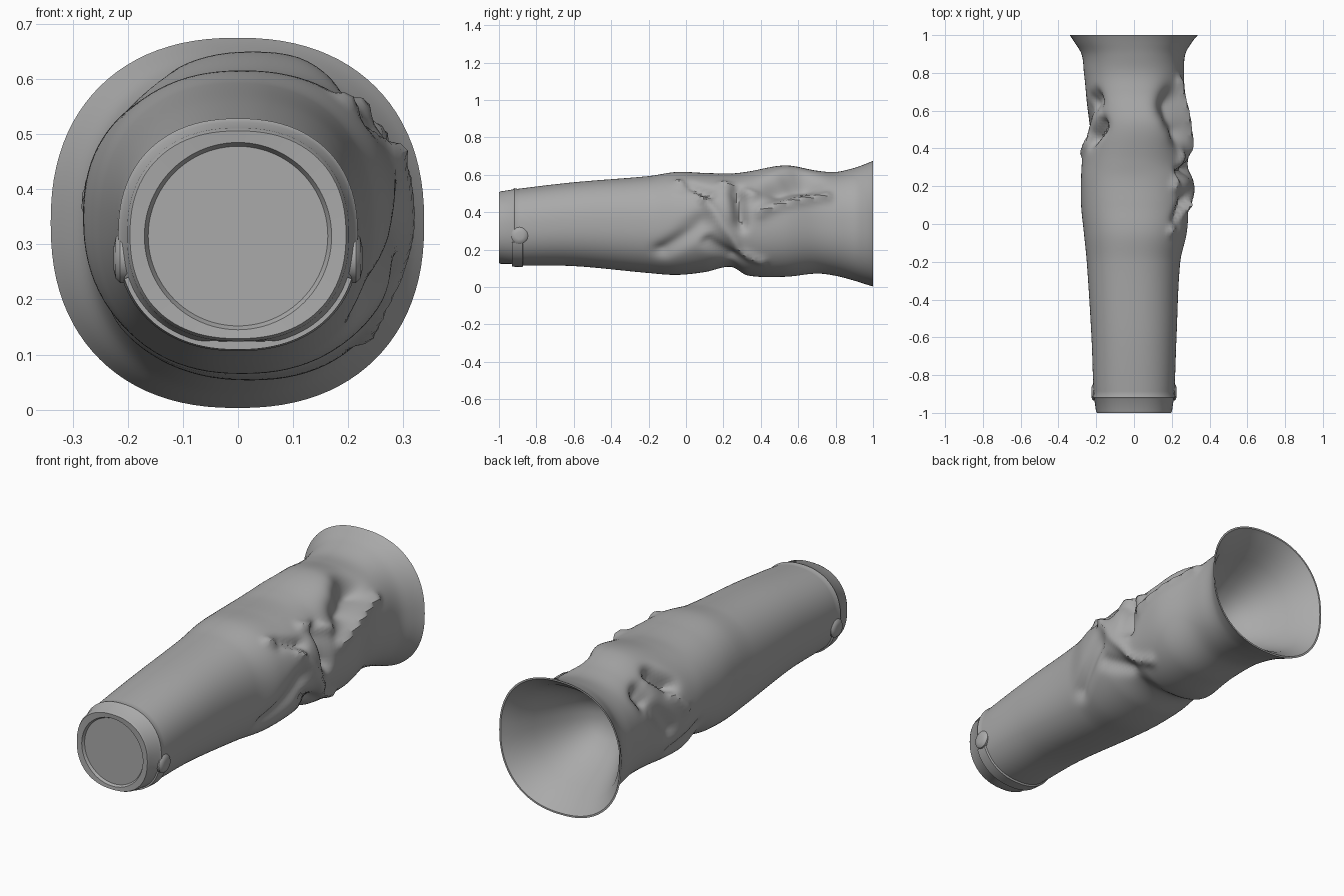
import bpy, bmesh
from math import sin, cos, pi, radians, exp, hypot, copysign
from mathutils import Vector

if "Cube" in bpy.data.objects:
    bpy.data.objects.remove(bpy.data.objects["Cube"])

mat = bpy.data.materials.new("grey cloth")
mat.use_nodes = True
GREY = (0.4, 0.4, 0.4, 1)
mat.diffuse_color = GREY
mat.node_tree.nodes["Principled BSDF"].inputs["Base Color"].default_value = GREY

SIDES = 96

# Sleeve outline: y, top, bottom, min x, max x
OUTLINE = [
    (-1, .51, .125, -.2, .2), (-.9, .525, .115, -.213, .213),
    (-.6, .56, .112, -.225, .225), (-.2, .593, .075, -.25, .245),
    (-.05, .615, .065, -.265, .28), (.1, .61, .08, -.28, .3),
    (.24, .607, .108, -.28, .3), (.33, .617, .062, -.275, .29),
    (.53, .65, .055, -.245, .3), (.7, .622, .072, -.255, .27),
    (.8, .615, .06, -.265, .265), (.9, .637, .034, -.278, .272),
    (.97, .662, .012, -.32, .312), (1, .675, .003, -.34, .338)]

# Folds: start y, start angle, end y, end angle, width, height (minus is a valley)
FOLDS = [
    (.5, 36, .62, 46, .085, -.085), (.56, 55, .6, 60, .06, -.03),
    (.4, 10, .75, 28, .03, .028),
    (.27, 38, .29, 0, .035, -.06), (.02, 42, .12, 32, .04, -.035),
    (.1, 24, .26, -22, .03, .02), (-.04, 50, .1, 24, .025, .02),
    (.2, 48, .36, 30, .03, .022), (-.12, -28, .08, 0, .05, -.03),
    (.12, -20, .24, -45, .04, -.025), (.28, -30, .4, -42, .03, .02),
    (.46, 150, .52, 136, .045, -.075), (.64, 152, .66, 140, .045, -.055),
    (.38, 175, .56, 138, .025, .02), (.48, 188, .6, 165, .04, -.025),
    (.3, 200, .42, 215, .04, -.02)]


def outline(y):
    """Smoothly interpolated outline at one station."""
    i = 0
    while i < len(OUTLINE) - 2 and y > OUTLINE[i + 1][0]:
        i += 1
    p = [OUTLINE[max(0, min(len(OUTLINE) - 1, i + k))] for k in (-1, 0, 1, 2)]
    span = p[2][0] - p[1][0]
    t = (y - p[1][0]) / span
    out = []
    for k in range(1, 5):
        a = (p[2][k] - p[0][k]) / max(p[2][0] - p[0][0], .01) * span
        b = (p[3][k] - p[1][k]) / max(p[3][0] - p[1][0], .01) * span
        out.append((2*t**3 - 3*t*t + 1) * p[1][k] + (t**3 - 2*t*t + t) * a
                   + (3*t*t - 2*t**3) * p[2][k] + (t**3 - t*t) * b)
    return out


def fold_height(y, deg):
    total = 0
    for y0, a0, y1, a1, width, height in FOLDS:
        arc = .0055                     # length of one degree round the sleeve
        d = ((deg - (a0 + a1) / 2 + 180) % 360 - 180) * arc
        ax, ay, h = y1 - y0, (a1 - a0) * arc, y - (y0 + y1) / 2
        t = max(-.5, min(.5, (h * ax + d * ay) / (ax * ax + ay * ay)))
        dist = hypot(h - t * ax, d - t * ay)
        total += height * exp(-(dist / width) ** 2)
    return total


def surface(y, deg, offset=0.0, scale=1.0):
    """Point on the sleeve, pushed out by offset or shrunk about its axis."""
    top, bottom, left, right = outline(y)
    a = radians(deg)
    c, s = cos(a), sin(a)
    px = copysign(abs(c) ** .88, c) * (right - left) / 2
    pz = copysign(abs(s) ** .88, s) * (top - bottom) / 2
    grow = scale * (1 + (fold_height(y, deg) + offset) / hypot(px, pz))
    x = (left + right) / 2 + px * grow
    z = (top + bottom) / 2 + pz * grow
    return Vector((x, y, z))


def finish(name, bm, angle=40):
    bmesh.ops.recalc_face_normals(bm, faces=bm.faces)
    mesh = bpy.data.meshes.new(name)
    bm.to_mesh(mesh)
    bm.free()
    mesh.materials.append(mat)
    obj = bpy.data.objects.new(name, mesh)
    bpy.context.collection.objects.link(obj)
    bpy.ops.object.select_all(action="DESELECT")
    obj.select_set(True)
    bpy.context.view_layer.objects.active = obj
    bpy.ops.object.shade_smooth_by_angle(angle=radians(angle))
    return obj


def loft(bm, rings, closed=True):
    loops = [[bm.verts.new(p) for p in ring] for ring in rings]
    for a, b in zip(loops, loops[1:]):
        n = len(a)
        for i in range(n if closed else n - 1):
            j = (i + 1) % n
            bm.faces.new((a[i], a[j], b[j], b[i]))
    return loops


ANGLES = [360 * i / SIDES for i in range(SIDES)]


def section(y, offset=0.0, scale=1.0):
    return [surface(y, a, offset, scale) for a in ANGLES]


# Cuff end: cap with a shallow round recess, then a thin stepped band
def disc(y, radius):
    return [Vector((radius * cos(radians(a)), y, .315 + radius * sin(radians(a))))
            for a in ANGLES]


rings = [disc(-.985, .1), disc(-.985, .163), disc(-.998, .17)]
for y, off in ((-1, -.004), (-.99, 0), (-.925, 0), (-.918, .006)):
    ring = section(y, off)
    for p in ring:
        p.z = max(p.z, .124)            # flattened underside of the cuff
    rings.append(ring)
# Sleeve body with folds
count = 130
rings += [section(-.9 + 1.9 * i / count) for i in range(count + 1)]
# Open mouth: rolled lip and a closed bowl inside
mouth = section(1)
for y, s in ((1, .975), (.98, .93), (.93, .82), (.86, .72), (.78, .6),
             (.7, .46), (.64, .3), (.61, .13)):
    rings.append([Vector((p.x * s, y, .34 + (p.z - .34) * s)) for p in mouth])
bm = bmesh.new()
loops = loft(bm, rings)
bm.faces.new(loops[0])
bm.faces.new(loops[-1])
finish("sleeve", bm)

# Strap under the cuff
bm = bmesh.new()
strap = []
for i in range(41):
    deg = -160 + 140 * i / 40
    strap.append([surface(y, deg, off) for y, off in
                  ((-.93, -.01), (-.93, .008), (-.875, .008), (-.865, -.01))])
loops = loft(bm, strap)
bm.faces.new(loops[0])
bm.faces.new(loops[-1])
finish("cuff_strap", bm, 30)

# Domed button on each side of the cuff
for name, side in (("left_button", 1), ("right_button", -1)):
    bm = bmesh.new()
    rings = []
    for x, r in ((.195, .045), (.214, .045), (.222, .037), (.226, .02)):
        rings.append([Vector((side * x, -.89 + r * cos(2 * pi * i / 20),
                              .275 + r * sin(2 * pi * i / 20))) for i in range(20)])
    loops = loft(bm, rings)
    bm.faces.new(loops[0])
    bm.faces.new(loops[-1])
    finish(name, bm)
